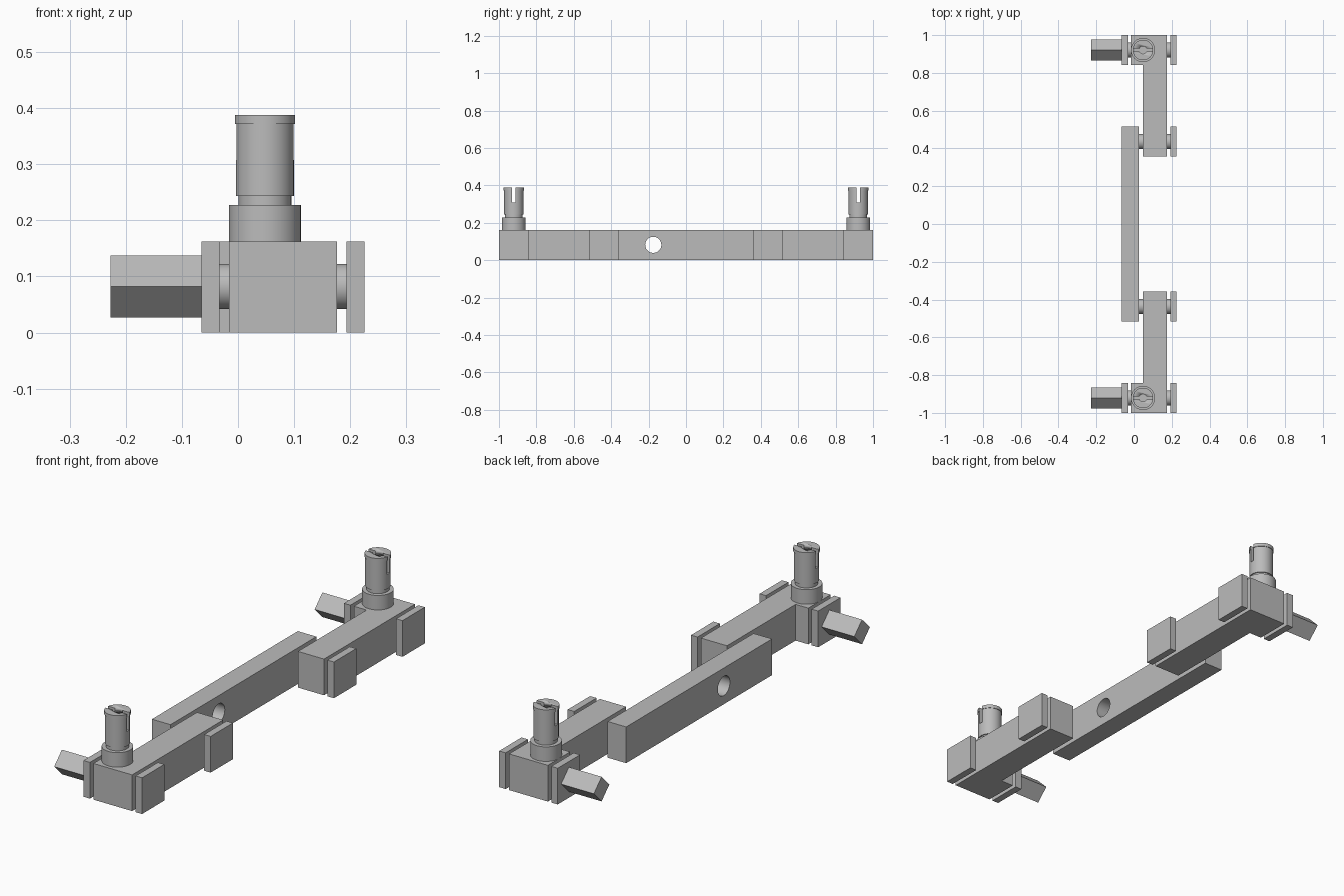
import bpy
from math import pi, radians
from mathutils import Matrix

if "Cube" in bpy.data.objects:
    bpy.data.objects.remove(bpy.data.objects["Cube"])

# Single grey finish
grey = bpy.data.materials.new("grey_metal")
grey.use_nodes = True
grey.diffuse_color = (0.5, 0.5, 0.5, 1)
grey.node_tree.nodes["Principled BSDF"].inputs["Base Color"].default_value = (0.5, 0.5, 0.5, 1)

HEIGHT = 0.162       # thickness of all the blocks
MID = 0.082          # height of the pin axes
END, INNER = 0.921, 0.436   # pin stations along y
LUG = 0.079          # half length of a plate
POST_X = 0.048


def finish(ob, name):
    ob.name = name
    ob.data.materials.clear()
    ob.data.materials.append(grey)
    return ob


def box(name, x0, x1, y0, y1, z0=0, z1=HEIGHT):
    bpy.ops.mesh.primitive_cube_add(size=1)
    ob = bpy.context.object
    ob.data.transform(Matrix.Translation(((x0 + x1) / 2, (y0 + y1) / 2, (z0 + z1) / 2))
                      @ Matrix.Diagonal((x1 - x0, abs(y1 - y0), z1 - z0, 1)))
    return finish(ob, name)


def rod(name, radius, start, end, axis="Z", a=0, b=0, sides=48):
    """Cylinder along x at (y, z) = (a, b), or along z at (x, y) = (a, b)."""
    bpy.ops.mesh.primitive_cylinder_add(vertices=sides, radius=radius, depth=end - start)
    ob = bpy.context.object
    mid = (start + end) / 2
    if axis == "X":
        move = Matrix.Translation((mid, a, b)) @ Matrix.Rotation(pi / 2, 4, "Y")
    else:
        move = Matrix.Translation((a, b, mid))
    ob.data.transform(move)
    if sides > 8:
        bpy.ops.object.shade_smooth_by_angle(angle=radians(30))
    return finish(ob, name)


def cut(ob, cutter):
    mod = ob.modifiers.new("cut", "BOOLEAN")
    mod.operation = "DIFFERENCE"
    mod.solver = "EXACT"
    mod.object = cutter
    cutter.hide_render = True
    bpy.context.view_layer.objects.active = ob
    bpy.ops.object.modifier_apply(modifier=mod.name)
    bpy.data.objects.remove(cutter)


def union(ob, other):
    mod = ob.modifiers.new("join", "BOOLEAN")
    mod.operation = "UNION"
    mod.solver = "EXACT"
    mod.object = other
    bpy.context.view_layer.objects.active = ob
    bpy.ops.object.modifier_apply(modifier=mod.name)
    bpy.data.objects.remove(other)


# Central beam with its cross hole
beam = box("central_beam", -0.065, 0.027, -0.516, 0.516)
cut(beam, rod("hole_cutter", 0.043, -0.2, 0.2, "X", -0.175, MID))

for side, s in (("front", -1), ("back", 1)):
    y, yi = s * END, s * INNER

    # L-shaped arm
    arm = box(side + "_arm", 0.047, 0.176, s * 0.357, s)
    union(arm, box("head", -0.016, 0.1, s * 0.842, s))

    # Side plates and the pins that hold them
    box(side + "_outer_plate", 0.193, 0.225, y - LUG, y + LUG)
    box(side + "_inner_plate", 0.193, 0.225, yi - LUG, yi + LUG)
    box(side + "_handle_plate", -0.065, -0.033, y - LUG, y + LUG)
    for name, x0, x1, py in (("handle_pin", -0.033, -0.016, y), ("outer_pin", 0.176, 0.193, y),
                             ("inner_pin", 0.176, 0.193, yi), ("beam_pin", 0.027, 0.047, yi)):
        rod(side + "_" + name, 0.04, x0, x1, "X", py, MID)

    # Square handle standing on its edge
    rod(side + "_handle", 0.055, -0.227, -0.065, "X", y, MID, sides=4)

    # Stepped post with a slotted, bored top
    rod(side + "_post_collar", 0.064, HEIGHT, 0.227, "Z", POST_X, y)
    rod(side + "_post_neck", 0.047, 0.227, 0.243, "Z", POST_X, y)
    for name, r, z0, z1 in (("post_body", 0.0515, 0.243, 0.372), ("post_cap", 0.054, 0.372, 0.388)):
        ob = rod(side + "_" + name, r, z0, z1, "Z", POST_X, y)
        cut(ob, box("slot_cutter", -0.1, 0.2, y - 0.009, y + 0.009, 0.308, 0.45))
        cut(ob, rod("bore_cutter", 0.02, 0.308, 0.45, "Z", POST_X, y, 32))
